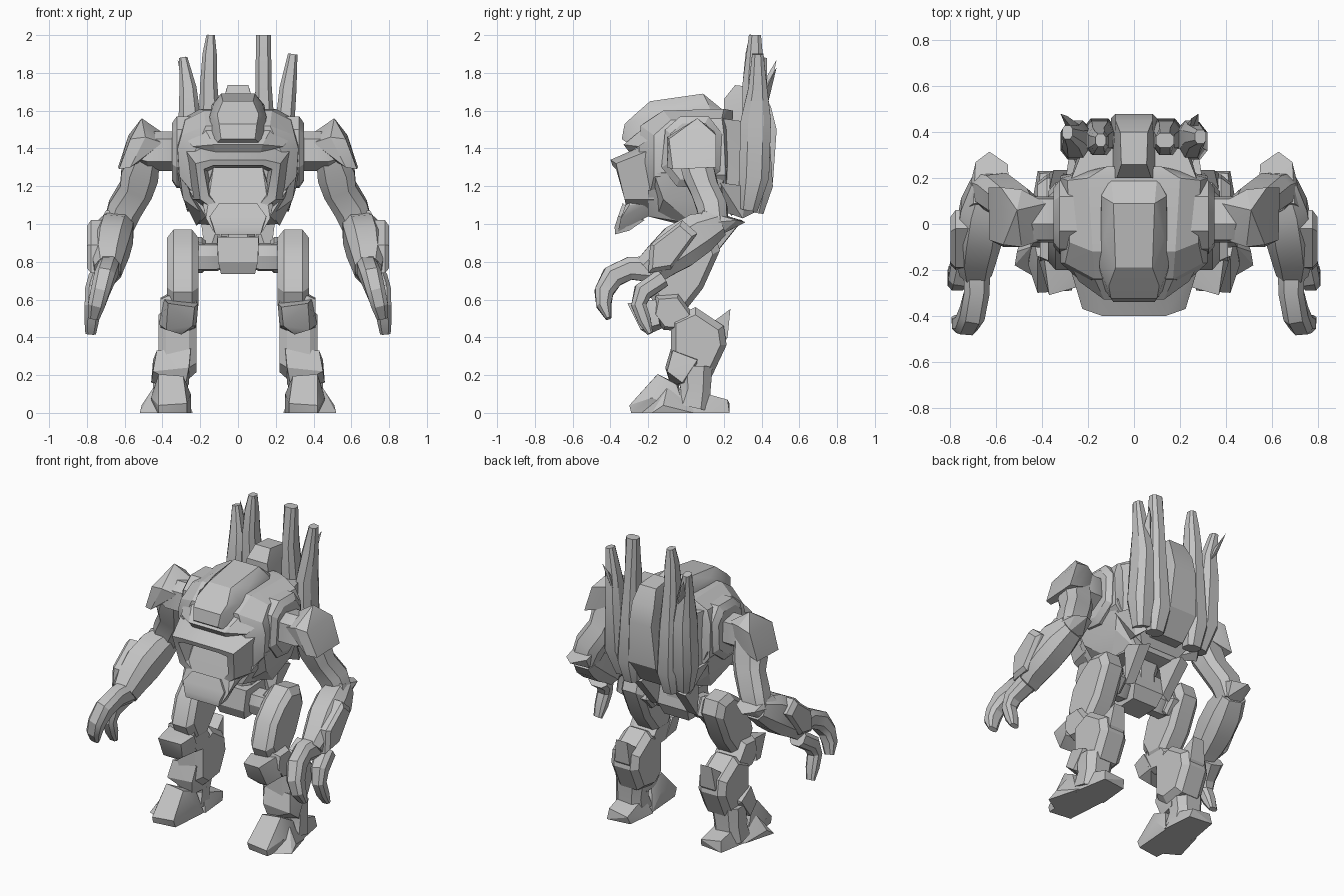
import bpy, bmesh, math
from mathutils import Vector

grey = bpy.data.materials.new("plain grey")
grey.diffuse_color = (0.55, 0.55, 0.55, 1)


def finish(name, bm, angle=25):
    bmesh.ops.recalc_face_normals(bm, faces=bm.faces)
    me = bpy.data.meshes.new(name)
    bm.to_mesh(me)
    bm.free()
    ob = bpy.data.objects.new(name, me)
    bpy.context.collection.objects.link(ob)
    me.materials.append(grey)
    bpy.ops.object.select_all(action='DESELECT')
    ob.select_set(True)
    bpy.context.view_layer.objects.active = ob
    bpy.ops.object.shade_smooth_by_angle(angle=math.radians(angle))
    return ob


def hull(name, pts, s=1):
    """Faceted solid around a few corner points."""
    bm = bmesh.new()
    vs = [bm.verts.new((s * x, y, z)) for x, y, z in pts]
    res = bmesh.ops.convex_hull(bm, input=vs)
    junk = {g for g in res["geom_interior"] + res["geom_unused"] if isinstance(g, bmesh.types.BMVert)}
    bmesh.ops.delete(bm, geom=list(junk), context='VERTS')
    return finish(name, bm)


def sym(pts):
    return [(s * x, y, z) for x, y, z in pts for s in (-1, 1)]


def block(name, s, xs, profile, taper=0.8):
    """Side profile (y, z) spanning xs, outer and inner faces slightly smaller."""
    x0, x1 = xs
    cy = sum(p[0] for p in profile) / len(profile)
    cz = sum(p[1] for p in profile) / len(profile)
    pts, d = [], (x1 - x0) * 0.2
    for y, z in profile:
        pts += [(x0 + d, y, z), (x1 - d, y, z)]
        ty, tz = cy + (y - cy) * taper, cz + (z - cz) * taper
        pts += [(x0, ty, tz), (x1, ty, tz)]
    return hull(name, pts, s)


def limb(name, path, s=1):
    """Chamfered box section swept along (x, y, z, half width, half depth)."""
    bm = bmesh.new()
    P = [Vector((s * p[0], p[1], p[2])) for p in path]
    rings = []
    for i, p in enumerate(P):
        t = (P[min(i + 1, len(P) - 1)] - P[max(i - 1, 0)]).normalized()
        u = (Vector((1, 0, 0)) - t * t.x).normalized()
        v = t.cross(u)
        w, d = path[i][3:5]
        sec = [(1, .5), (.55, 1), (-.55, 1), (-1, .5), (-1, -.5), (-.55, -1), (.55, -1), (1, -.5)]
        rings.append([bm.verts.new(p + u * a * w + v * b * d) for a, b in sec])
    for a, b in zip(rings, rings[1:]):
        for i in range(8):
            bm.faces.new((a[i], a[(i + 1) % 8], b[(i + 1) % 8], b[i]))
    bm.faces.new(rings[0])
    bm.faces.new(rings[-1])
    return finish(name, bm)


# torso, belly and waist
hull("torso", sym([(.17, -.24, 1.52), (.30, -.17, 1.47), (.28, -.08, 1.55), (.18, -.12, 1.60), (.20, .20, 1.61),
                   (.29, .19, 1.56), (.32, .20, 1.48), (.32, .21, 1.26), (.32, -.17, 1.40), (.31, -.17, 1.25),
                   (.23, -.25, 1.38), (.20, -.20, 1.12), (.20, .22, 1.10), (.12, .25, 1.60)]))
hull("belly", sym([(.26, -.20, 1.18), (.26, .20, 1.20), (.17, -.20, 1.04), (.21, .05, 1.0), (.16, .22, 1.02), (.10, .0, .99)]))
limb("waist", [(0, .06, 1.06, .12, .09), (0, .05, .95, .09, .08), (0, .05, .86, .09, .08)])

# rounded canopy and brow
hull("canopy", sym([(.09, -.34, 1.45), (.14, -.27, 1.40), (.10, -.325, 1.53), (.11, -.27, 1.58), (.15, -.19, 1.57),
                    (.08, -.19, 1.65), (.13, -.06, 1.635), (.09, .09, 1.69), (.14, .12, 1.63),
                    (.15, .16, 1.5), (.10, .20, 1.60)]))
hull("brow", sym([(.13, -.33, 1.42), (.24, -.25, 1.41), (.19, -.20, 1.53), (.29, -.16, 1.47), (.12, -.3, 1.38)]))

# open-fronted mouth frame: outer and inner arches joined front to back
bm = bmesh.new()
outer_f = [(-.13, -.315, 1.08), (-.20, -.325, 1.13), (-.225, -.37, 1.32), (-.14, -.40, 1.34)]
outer_b = [(-.15, -.17, 1.06), (-.24, -.17, 1.13), (-.285, -.17, 1.40), (-.19, -.215, 1.42)]
inner_f = [(-.11, -.315, 1.10), (-.155, -.325, 1.15), (-.18, -.37, 1.29), (-.13, -.39, 1.31)]
inner_b = [(-.10, -.23, 1.12), (-.14, -.23, 1.17), (-.16, -.23, 1.28), (-.12, -.23, 1.30)]
loops = []
for half in (inner_b, inner_f, outer_f, outer_b):
    full = half + [(-x, y, z) for x, y, z in reversed(half)]
    loops.append([bm.verts.new(p) for p in full])
for a, b in zip(loops, loops[1:] + loops[:1]):
    for i in range(7):
        bm.faces.new((a[i], a[i + 1], b[i + 1], b[i]))
for k in (0, 7):
    bm.faces.new([l[k] for l in loops])
finish("mouth_frame", bm)

# jaw inside the frame with raised chin
hull("jaw", sym([(.13, -.25, 1.30), (.14, -.30, 1.14), (.185, -.30, 1.10), (.17, -.345, 1.03), (.13, -.36, .96),
                 (.14, -.20, 1.04), (.19, -.18, 1.12), (.13, -.2, 1.30)]))
hull("chin", sym([(.10, -.335, 1.11), (.15, -.36, 1.04), (.13, -.378, .985), (.12, -.375, .945), (.13, -.30, .965),
                  (.13, -.22, 1.02)]))

# pelvis and hip axles
hull("pelvis", sym([(.11, -.07, .93), (.105, -.09, .80), (.09, -.06, .735), (.09, .10, .74), (.11, .14, .82), (.11, .12, .94)]))
for s in (-1, 1):
    block("hip_axle", s, (.08, .24), [(-.04, .83), (-.02, .89), (.07, .90), (.10, .82), (.05, .75), (-.02, .76)])

# central power pack
hull("power_pack", sym([(.055, .26, 1.735), (.06, .40, 1.72), (.075, .20, 1.66), (.08, .45, 1.62), (.10, .20, 1.5),
                        (.08, .48, 1.5), (.10, .46, 1.22), (.12, .2, 1.1), (.08, .36, 1.07)]))
hull("pack_mount", sym([(.28, .18, 1.56), (.22, .33, 1.54), (.28, .18, 1.2), (.24, .32, 1.18), (.14, .24, 1.04)]))

# tall exhaust spires, different on each side
limb("left_tall_spire", [(-.15, .36, 1.06, .05, .05), (-.15, .38, 1.2, .07, .08), (-.15, .37, 1.5, .06, .07),
                         (-.155, .36, 1.75, .045, .06), (-.15, .36, 1.9, .038, .045), (-.145, .365, 2.0, .022, .028)])
limb("right_tall_spire", [(.14, .36, 1.06, .05, .05), (.14, .38, 1.2, .07, .08), (.14, .37, 1.5, .055, .07),
                          (.135, .36, 1.75, .042, .06), (.135, .365, 2.0, .04, .032)])
limb("left_short_spire", [(-.22, .33, 1.08, .05, .05), (-.25, .36, 1.25, .07, .08), (-.255, .37, 1.55, .06, .08),
                          (-.265, .38, 1.72, .045, .05), (-.29, .40, 1.88, .022, .03)])
limb("right_short_spire", [(.22, .33, 1.08, .05, .05), (.25, .36, 1.25, .07, .08), (.25, .37, 1.55, .05, .08),
                           (.265, .38, 1.72, .045, .05), (.29, .38, 1.9, .025, .03)])
hull("left_spire_barb", [(-.24, .38, 1.7), (-.22, .42, 1.62), (-.27, .36, 1.6), (-.32, .48, 1.87), (-.29, .47, 1.82)])
hull("right_spire_barb", [(.24, .38, 1.66), (.22, .42, 1.58), (.28, .36, 1.58), (.28, .48, 1.83), (.25, .46, 1.78)])

for side, s in (("left", -1), ("right", 1)):
    # shoulder barrel, side armour and rear fins
    block(side + "_shoulder_barrel", s, (.22, .35),
          [(-.13, 1.30), (-.11, 1.50), (-.03, 1.57), (.12, 1.57), (.19, 1.48), (.18, 1.28), (.06, 1.19), (-.05, 1.2)])
    hull(side + "_flank_plate", [(.31, -.17, 1.27), (.33, .0, 1.27), (.31, .22, 1.3), (.29, -.12, 1.13),
         (.28, .16, 1.12), (.22, .05, .99), (.18, -.15, 1.05), (.18, .2, 1.03)], s)
    hull(side + "_rear_fin", [(.2, .15, 1.2), (.3, .18, 1.22), (.28, .32, 1.2), (.2, .36, 1.06), (.24, .3, 1.03),
         (.15, .1, 1.1)], s)
    hull(side + "_hip_flap", [(.09, .12, 1.04), (.2, .15, 1.05), (.12, .3, 1.02), (.19, .28, 1.0), (.11, .14, .82),
         (.17, .12, .8)], s)

    # shoulder joint and slanted pad
    block(side + "_shoulder_joint", s, (.31, .52), [(-.08, 1.33), (-.07, 1.45), (.0, 1.49), (.11, 1.47), (.12, 1.34), (.03, 1.28)])
    hull(side + "_shoulder_pad", [(.40, -.07, 1.43), (.38, .09, 1.47), (.49, -.10, 1.46), (.49, .15, 1.49), (.51, .06, 1.56),
         (.57, -.09, 1.45), (.58, .16, 1.47), (.63, -.07, 1.29), (.635, .16, 1.30), (.57, -.10, 1.30),
         (.56, .15, 1.32), (.43, .11, 1.38)], s)

    # arm, elbow guard and forearm
    limb(side + "_upper_arm", [(.48, .03, 1.40, .07, .08), (.52, .07, 1.26, .10, .085), (.54, .10, 1.18, .09, .075),
                               (.60, .14, 1.08, .09, .08), (.635, .15, .98, .08, .07)], s)
    hull(side + "_elbow_guard", [(.54, .10, 1.08), (.70, .09, 1.07), (.55, .26, 1.03), (.63, .315, 1.01), (.69, .27, 1.02),
         (.57, .20, .95), (.68, .16, .93), (.74, .06, 1.0)], s)
    limb(side + "_forearm", [(.63, .17, 1.0, .08, .07), (.655, .07, .95, .10, .11), (.675, -.04, .88, .10, .12),
                             (.69, -.13, .81, .09, .10), (.69, -.20, .75, .07, .085)], s)
    block(side + "_forearm_plate", s, (.69, .80), [(-.02, 1.02), (.06, .95), (-.08, .76), (-.20, .74), (-.19, .89)])

    # hooked two-fingered claw: long inner finger, short outer one
    limb(side + "_upper_claw", [(.685, -.17, .76, .06, .07), (.685, -.30, .765, .055, .06), (.705, -.39, .72, .055, .06),
                                (.73, -.435, .64, .05, .05), (.75, -.435, .57, .045, .04), (.765, -.41, .5, .03, .015)], s)
    limb(side + "_lower_claw", [(.73, -.13, .71, .06, .05), (.76, -.23, .64, .05, .05), (.77, -.25, .57, .042, .04),
                                (.775, -.22, .49, .038, .035), (.78, -.19, .42, .028, .015)], s)

    # thigh and outer hip cover
    block(side + "_thigh", s, (.21, .375), [(-.06, .90), (.04, .97), (.15, .95), (.18, .86), (.09, .66), (-.02, .52),
                                           (-.14, .52), (-.20, .64), (-.15, .80)])
    block(side + "_hip_cap", s, (.17, .27), [(.0, .9), (.1, .93), (.15, .82), (.08, .74), (-.02, .78)])

    # knee joint with pointed cap
    block(side + "_knee_joint", s, (.22, .41), [(-.16, .62), (-.04, .63), (.04, .52), (.0, .43), (-.12, .44), (-.18, .52)])
    hull(side + "_knee_cap", [(.21, -.16, .58), (.39, -.16, .60), (.23, -.27, .56), (.37, -.31, .58), (.24, -.24, .46),
         (.38, -.24, .44), (.42, -.14, .47), (.30, -.20, .415), (.22, -.10, .46)], s)

    # shin with calf spur
    block(side + "_shin", s, (.22, .42), [(-.08, .50), (.05, .56), (.20, .46), (.215, .36), (.14, .20), (.0, .18),
                                         (-.08, .24), (-.03, .36)])
    hull(side + "_calf_spur", [(.25, .10, .45), (.38, .10, .45), (.27, .235, .55), (.35, .235, .55), (.26, .22, .40),
         (.37, .22, .40), (.31, .14, .28)], s)
    hull(side + "_shin_plate", [(.25, -.08, .34), (.43, -.07, .33), (.26, -.11, .24), (.45, -.10, .22), (.28, -.08, .14),
         (.46, -.02, .16), (.25, .06, .3), (.45, .06, .28), (.26, .04, .15)], s)
    limb(side + "_ankle", [(.35, .05, .24, .10, .09), (.36, .05, .12, .09, .08), (.36, .03, .03, .1, .1)], s)

    # foot: toe, side toe and heel
    hull(side + "_toe", [(.27, -.27, 0), (.42, -.29, 0), (.27, -.29, .05), (.42, -.30, .04), (.29, -.16, .195),
         (.42, -.15, .205), (.25, .0, 0), (.45, .0, 0), (.25, -.10, .10), (.28, -.04, .15), (.44, -.05, .15),
         (.46, -.18, .08)], s)
    hull(side + "_side_toe", [(.40, -.25, 0), (.52, -.18, 0), (.51, -.12, .04), (.45, -.1, .13), (.46, .04, 0), (.38, .04, .12)], s)
    hull(side + "_heel", [(.24, .0, 0), (.46, .0, 0), (.26, .21, 0), (.42, .23, 0), (.27, .23, .05), (.41, .22, .07),
         (.28, .04, .11), (.42, .04, .12)], s)
